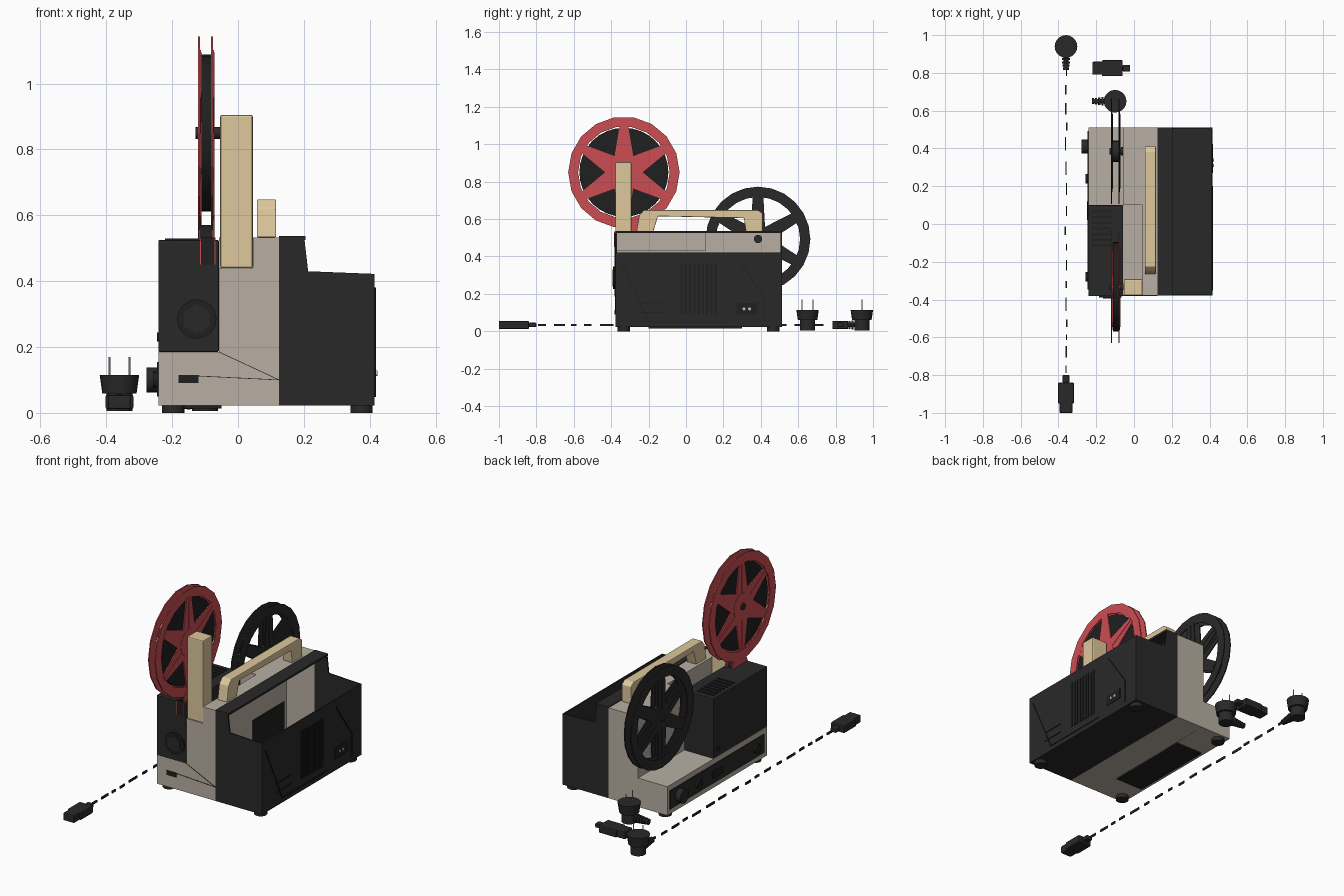
import bpy
import bmesh
import math
import random
from mathutils import Matrix, Vector

default_cube = bpy.data.objects.get("Cube")
if default_cube:
    bpy.data.objects.remove(default_cube, do_unlink=True)


def make_material(name, red, green, blue):
    material = bpy.data.materials.new(name)
    material.use_nodes = True
    colour = (red, green, blue, 1)
    material.diffuse_color = colour
    shader = next(n for n in material.node_tree.nodes if n.type == 'BSDF_PRINCIPLED')
    shader.inputs["Base Color"].default_value = colour
    shader.inputs["Roughness"].default_value = .6
    return material


BLACK = make_material("black_plastic", .022, .022, .022)
DARK = make_material("dark_film", .014, .014, .014)
GREY = make_material("warm_grey", .48, .43, .36)
CREAM = make_material("cream", .73, .58, .33)
RED = make_material("red", .6, .075, .085)
METAL = make_material("pale_metal", .55, .55, .55)


def finish(name, bm, material, bevel=0):
    bmesh.ops.recalc_face_normals(bm, faces=bm.faces)
    mesh = bpy.data.meshes.new(name)
    bm.to_mesh(mesh)
    bm.free()
    mesh.materials.append(material)
    obj = bpy.data.objects.new(name, mesh)
    bpy.context.collection.objects.link(obj)
    if bevel:
        mod = obj.modifiers.new("soft_edges", 'BEVEL')
        mod.width = bevel
        mod.segments = 2
    return obj


def prism(name, material, points, axis, low, high, bevel=0):
    """Extrude a 2D outline along x (points are y, z), y (x, z) or z (x, y)."""
    place = {'x': lambda p, d: (d, p[0], p[1]),
             'y': lambda p, d: (p[0], d, p[1]),
             'z': lambda p, d: (p[0], p[1], d)}[axis]
    bm = bmesh.new()
    face = bm.faces.new([bm.verts.new(place(p, low)) for p in points])
    extruded = bmesh.ops.extrude_face_region(bm, geom=[face])["geom"]
    shift = Vector(place((0, 0), high - low))
    bmesh.ops.translate(bm, vec=shift, verts=[v for v in extruded if isinstance(v, bmesh.types.BMVert)])
    return finish(name, bm, material, bevel)


def box(name, material, xs, ys, zs, bevel=0):
    outline = [(xs[0], ys[0]), (xs[1], ys[0]), (xs[1], ys[1]), (xs[0], ys[1])]
    return prism(name, material, outline, 'z', zs[0], zs[1], bevel)


def cylinder(name, material, centre, radius, length, axis='z', top=None, sides=20):
    bm = bmesh.new()
    bmesh.ops.create_cone(bm, cap_ends=True, segments=sides, radius1=radius,
                          radius2=radius if top is None else top, depth=length)
    turn = {'x': Matrix.Rotation(math.pi / 2, 4, 'Y'),
            'y': Matrix.Rotation(math.pi / 2, 4, 'X'), 'z': Matrix()}[axis]
    bmesh.ops.transform(bm, matrix=Matrix.Translation(centre) @ turn, verts=bm.verts)
    obj = finish(name, bm, material)
    bpy.ops.object.select_all(action='DESELECT')
    obj.select_set(True)
    bpy.context.view_layer.objects.active = obj
    bpy.ops.object.shade_smooth_by_angle(angle=math.radians(35))
    return obj


def strip(name, material, start, end, width, axis, low, high):
    a, b = Vector(start), Vector(end)
    side = (b - a).normalized().orthogonal() * width / 2
    prism(name, material, [a + side, b + side, b - side, a - side], axis, low, high)


# Main dimensions of the case
T = .008
LEFT, WALL, STEP, SPLIT, RIDGE, RIGHT = -.242, -.058, .045, .125, .205, .415
FRONT, SHELF_END, BACK = -.378, .1, .512
FLOOR, BASE_TOP, SHELF, DECK, TOP = .022, .185, .44, .43, .533
depth = (FRONT, BACK)

# Grey half of the case: a hollow shell with a low shelf at the front
box("base", GREY, (LEFT, WALL), depth, (FLOOR, BASE_TOP))
box("base_floor", GREY, (WALL, SPLIT), depth, (FLOOR, FLOOR + T))
box("inner_wall", GREY, (WALL, WALL + T), depth, (FLOOR, SHELF))
box("inner_wall_upper", GREY, (WALL, WALL + T), (SHELF_END, BACK), (SHELF, TOP))
box("shelf", GREY, (WALL, STEP), (FRONT, SHELF_END), (SHELF - T, SHELF))
box("shelf_side", GREY, (STEP, STEP + T), (FRONT, SHELF_END), (SHELF - T, TOP))
box("shelf_back", GREY, (WALL, STEP), (SHELF_END, SHELF_END + T), (SHELF - T, TOP))
box("top_front", GREY, (STEP, SPLIT), depth, (TOP - T, TOP))
box("top_back", GREY, (WALL, STEP), (SHELF_END, BACK), (TOP - T, TOP))
prism("front_wall", GREY, [(WALL, FLOOR), (SPLIT, FLOOR), (SPLIT, TOP), (STEP, TOP),
                           (STEP, SHELF), (WALL, SHELF)], 'y', FRONT, FRONT + T)
box("back_wall", GREY, (WALL, SPLIT), (BACK - T, BACK), (FLOOR, TOP))
box("inner_opening", DARK, (WALL + T, WALL + T + T / 2), (.2, .48), (FLOOR, .21))

# Black half of the case, open on top
cheek = [(SPLIT, FLOOR), (RIGHT, FLOOR), (RIGHT, DECK - T), (RIDGE + T, DECK),
         (RIDGE - T / 2, TOP), (SPLIT, TOP)]
prism("black_front", BLACK, cheek, 'y', FRONT, FRONT + T)
prism("black_back", BLACK, cheek, 'y', BACK - T, BACK)
box("black_side", BLACK, (RIGHT - T, RIGHT), depth, (FLOOR, DECK - T))
box("black_floor", BLACK, (SPLIT, RIGHT), depth, (FLOOR, FLOOR + T))
box("black_ridge", BLACK, (SPLIT, RIDGE), depth, (TOP - T, TOP + T / 2))

# Side panel details: slats, ribs and power socket
for i in range(9):
    y = -.03 + i * .023
    box("vent_slat", DARK, (RIGHT, RIGHT + T / 2), (y, y + .012), (.09, .36))
for start, end in [((-.35, .38), (-.2, .05)), ((-.2, .05), (.2, .05)),
                   ((.28, .38), (.42, .18)), ((.42, .18), (.42, .05)),
                   ((-.25, .15), (-.12, .15)), ((-.25, .1), (-.12, .1))]:
    strip("side_rib", DARK, start, end, .005, 'x', RIGHT, RIGHT + T / 2)
box("socket_frame", DARK, (RIGHT, RIGHT + T / 2), (.27, .38), (.09, .15))
for y in (.31, .34):
    cylinder("socket_pin", METAL, (RIGHT + T / 2, y, .12), T, T, 'x')

# Lamp housing with vents and lens
box("lamp_housing", BLACK, (LEFT, WALL), (FRONT - T / 2, SHELF_END), (BASE_TOP, TOP - T), .004)
for i in range(7):
    y = -.12 + i * .03
    box("lamp_vent", DARK, (LEFT + .02, WALL - .06), (y, y + .012), (TOP - T, TOP - T / 2))
cylinder("lens_ring", DARK, (-.125, FRONT - T, .285), .06, T, 'y', sides=16)
cylinder("lens", BLACK, (-.125, FRONT - T * 1.5, .285), .045, T, 'y', sides=6)
cylinder("housing_screw", DARK, (LEFT, .06, .23), .014, T, 'x')

# Front switch and seam
box("front_slot", DARK, (-.18, -.12), (FRONT - T / 2, FRONT), (.09, .115))
strip("front_seam", DARK, (-.12, .112), (SPLIT, .1), .002, 'y', FRONT - T / 4, FRONT)
strip("front_crease", DARK, (WALL, BASE_TOP), (SPLIT, .1), .002, 'y', FRONT - T / 4, FRONT)

# Control strip and knobs on the left side
box("control_strip", BLACK, (LEFT - T / 2, LEFT), (FRONT + .03, BACK - .02), (.05, .155))
cylinder("main_knob", BLACK, (LEFT - .018, .41, .1), .038, .036, 'x')
for y in (.24, -.28):
    cylinder("small_knob", DARK, (LEFT - T, y, .1), .025, T * 2, 'x')
box("rocker_switch", DARK, (LEFT - T, LEFT), (.02, .12), (.08, .12))

# Feet
for x in (LEFT + .045, RIGHT - .04):
    for y in (FRONT + .045, BACK - .045):
        cylinder("foot", BLACK, (x, y, FLOOR / 2), .034, FLOOR)
box("base_plate", DARK, (-.22, -.05), (-.2, .3), (FLOOR - T, FLOOR))

# Feed arm and carrying handle
box("feed_arm", CREAM, (WALL + T / 2, STEP), (FRONT, -.292), (SHELF, .905), .006)
prism("handle", CREAM, [(-.265, TOP), (-.25, .62), (-.225, .648), (.385, .648), (.41, .63),
                        (.41, TOP), (.32, TOP), (.31, .605), (-.15, .615), (-.175, TOP)],
      'x', .057, .116, .004)


def polar(centre, radius, degrees):
    a = math.radians(degrees)
    return centre[0] + radius * math.cos(a), centre[1] + radius * math.sin(a)


def reel(name, material, centre, radius, rim, hub, tip, sides):
    """Two flanges, each a rim ring and a six-pointed star of spokes."""
    for x in (-.116, -.076):
        bm = bmesh.new()
        for i in range(sides):
            a, b = i * 360 / sides, (i + 1) * 360 / sides
            quad = [polar(centre, r, t) for r, t in ((radius, a), (radius, b), (rim, b), (rim, a))]
            bm.faces.new([bm.verts.new((x, *p)) for p in quad])
        bmesh.ops.remove_doubles(bm, verts=bm.verts, dist=.0001)
        bmesh.ops.solidify(bm, geom=bm.faces[:], thickness=.006)
        finish(name + "_rim", bm, material)
        star = []
        for i in range(6):
            t = i * 60 + 30
            star += [polar(centre, rim + T, t - tip), polar(centre, rim + T, t + tip),
                     polar(centre, hub, t + 30)]
        prism(name + "_spokes", material, star, 'x', x - .003, x + .003)
        for i in range(6):
            t = i * 60 + 30
            strip(name + "_spoke_ridge", material, polar(centre, hub / 2, t),
                  polar(centre, rim, t), T, 'x', x - .005, x + .005)
    cylinder(name + "_hub", material, (-.096, *centre), hub * .75, .05, 'x')
    cylinder(name + "_spindle", BLACK, (-.092, *centre), .018, .075, 'x')


# Full red reel with wound film, and empty black take-up reel
feed, takeup = (-.332, .85), (.385, .493)
reel("feed_reel", RED, feed, .298, .245, .1, 5, 18)
cylinder("wound_film", DARK, (-.096, *feed), .238, .03, 'x', sides=32)
reel("takeup_reel", BLACK, takeup, .28, .225, .075, 7, 24)
cylinder("takeup_axle", BLACK, (WALL + T, *takeup), .022, .04, 'x')

# Small film guide pulley on the lamp housing
for x in (-.116, -.076):
    cylinder("guide_flange", RED, (x, -.31, .52), .07, .005, 'x')
cylinder("guide_core", DARK, (-.096, -.31, .52), .05, .04, 'x')
box("film_gate", DARK, (-.112, -.072), (FRONT - T, FRONT), (.45, TOP))
for x in (-.116, -.072):
    box("gate_edge", RED, (x, x + T / 2), (FRONT - T, FRONT), (.45, TOP))


# Loose plugs
def connector(x, y, along):
    """Flat connector: a body, a stepped nose and a cable sleeve."""
    for part, start, end, half in (("nose", -.1, -.04, .034), ("body", -.05, .06, .042),
                                   ("sleeve", .06, .1, .018)):
        long, wide = (start, end), (-half, half)
        dx, dy = (long, wide) if along == 'x' else (wide, long)
        box("connector_" + part, BLACK, [x + d for d in dx], [y + d for d in dy],
            (.012, .055) if half > .02 else (.022, .046), .005)


def wall_plug(x, y, dx, dy):
    """Round plug facing up, with a ribbed neck leaving sideways."""
    cylinder("plug_cup", BLACK, (x, y, .087), .052, .055, top=.06)
    cylinder("plug_stem", BLACK, (x, y, .035), .04, .06)
    for i in range(5):
        d = .05 + i * .017
        cylinder("plug_neck", BLACK, (x + dx * d, y + dy * d, .034), .024 - i * .002, .011,
                 'x' if dx else 'y')
    cylinder("plug_cord", BLACK, (x + dx * .08, y + dy * .08, .034), .012, .08, 'x' if dx else 'y')
    for s in (-.03, .03):
        cylinder("plug_pin", METAL, (x + s * dy, y + s * dx, .14), .003, .06, sides=8)


connector(-.36, -.9, 'y')
connector(-.12, .825, 'x')
wall_plug(-.36, .94, 0, -1)
wall_plug(-.1, .65, -1, 0)

# Thin broken cable lying along the left side
random.seed(3)
y = -.79
while y < .8:
    length = random.uniform(.03, .08)
    x = -.36 + random.uniform(-.004, .004)
    box("cable_piece", BLACK, (x - .003, x + .003), (y, min(y + length, .82)), (.027, .04))
    y += length + random.uniform(.03, .06)
